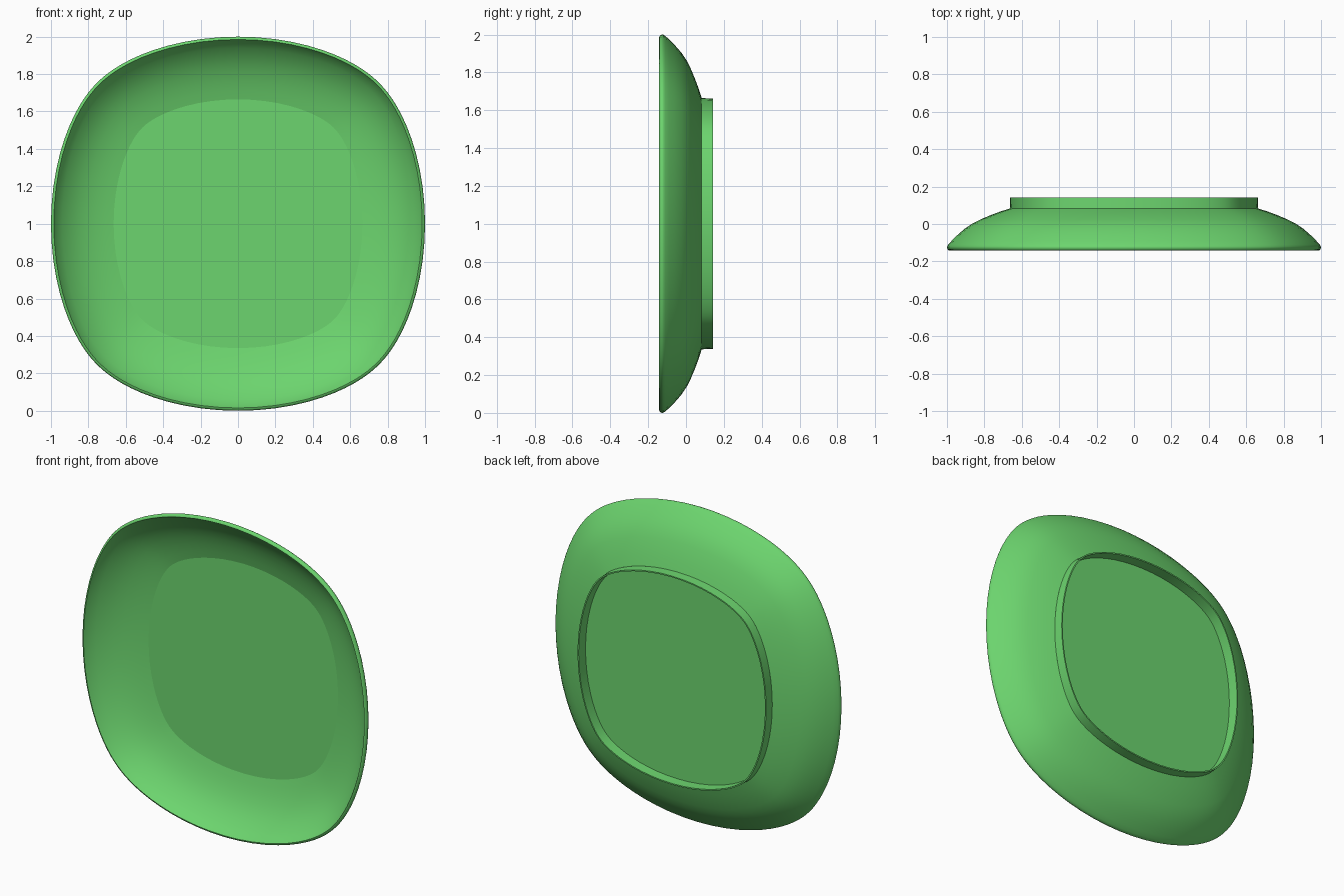
import bpy, bmesh, math

cube = bpy.data.objects.get("Cube")
if cube:
    bpy.data.objects.remove(cube, do_unlink=True)

SEGMENTS = 96

green = bpy.data.materials.new("leaf green")
green.use_nodes = True
colour = (0.15, 0.66, 0.156, 1)
green.diffuse_color = colour
green.node_tree.nodes["Principled BSDF"].inputs["Base Color"].default_value = colour


def outline_point(i, radius, depth):
    """Point on an upright rounded square that grows squarer towards the middle."""
    a = 2 * math.pi * i / SEGMENTS
    k = 0.066 + 0.024 * (1 - radius) / 0.335
    h = 1 + k * (1 - math.cos(4 * a)) / 2      # distance of the tangent line
    dh = 2 * k * math.sin(4 * a)
    x = h * math.cos(a) - dh * math.sin(a)
    z = h * math.sin(a) + dh * math.cos(a)
    return (radius * x, depth, 1 + radius * z)


def sweep(name, profile, capped=False):
    """Skin a (radius, depth) profile around the outline."""
    bm = bmesh.new()
    loops = [[bm.verts.new(outline_point(i, r, y)) for i in range(SEGMENTS)]
             for r, y in profile]
    for a, b in zip(loops, loops[1:]):
        for i in range(SEGMENTS):
            j = (i + 1) % SEGMENTS
            bm.faces.new((a[i], b[i], b[j], a[j]))
    if capped:
        for loop in (loops[0], loops[-1]):
            for edge in bm.faces.new(loop).edges:
                edge.smooth = False
    bmesh.ops.recalc_face_normals(bm, faces=bm.faces)
    mesh = bpy.data.meshes.new(name)
    bm.to_mesh(mesh)
    bm.free()
    mesh.materials.append(green)
    obj = bpy.data.objects.new(name, mesh)
    bpy.context.collection.objects.link(obj)
    bpy.ops.object.select_all(action='DESELECT')
    obj.select_set(True)
    bpy.context.view_layer.objects.active = obj
    bpy.ops.object.shade_smooth_by_angle(angle=math.radians(32))


# Dish: flat back, curved outside, rounded lip, curved inside, flat centre
outside = [(0.652, 0.076), (0.664, 0.083), (0.72, 0.065), (0.77, 0.046),
           (0.82, 0.025), (0.86, 0.005), (0.905, -0.025), (0.945, -0.06),
           (0.975, -0.09), (0.993, -0.11)]
lip = [(0.999, -0.12), (1.0, -0.127), (0.997, -0.135), (0.992, -0.14), (0.985, -0.142)]
inside = [(0.97, -0.115), (0.94, -0.083), (0.90, -0.048), (0.855, -0.018),
          (0.81, 0.005), (0.76, 0.025), (0.71, 0.041), (0.665, 0.053)]
sweep("plate_dish", outside + lip + inside, capped=True)

# Thin foot ring standing out from the back
sweep("foot_ring", [(0.664, 0.08), (0.662, 0.142), (0.654, 0.142), (0.652, 0.076)])
